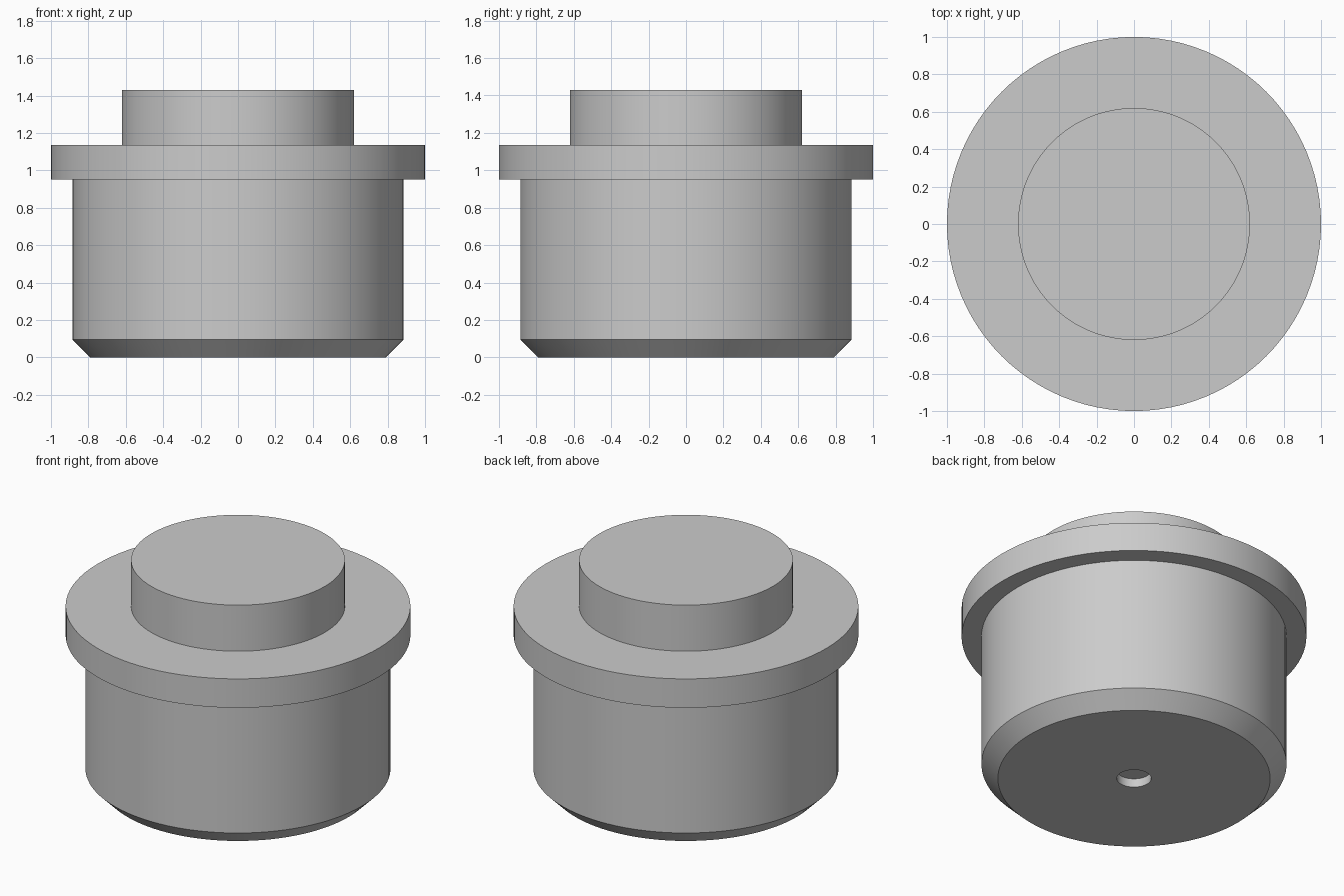
import bpy
import bmesh
import math

SEGMENTS = 96

cube = bpy.data.objects.get("Cube")
if cube:
    bpy.data.objects.remove(cube, do_unlink=True)

# Plain grey material
grey = bpy.data.materials.new("plain_grey")
grey.use_nodes = True
colour = (0.6, 0.6, 0.6, 1)
grey.diffuse_color = colour
grey.node_tree.nodes["Principled BSDF"].inputs["Base Color"].default_value = colour


def lathe(name, profile):
    """Revolve a (radius, height) profile around z into one closed solid."""
    bm = bmesh.new()
    verts = [bm.verts.new((r, 0, z)) for r, z in profile]
    edges = [bm.edges.new(pair) for pair in zip(verts, verts[1:])]
    bmesh.ops.spin(bm, geom=verts + edges, cent=(0, 0, 0), axis=(0, 0, 1),
                   angle=math.tau, steps=SEGMENTS)
    bmesh.ops.remove_doubles(bm, verts=bm.verts, dist=0.0001)
    bmesh.ops.recalc_face_normals(bm, faces=bm.faces)
    mesh = bpy.data.meshes.new(name)
    bm.to_mesh(mesh)
    bm.free()
    mesh.materials.append(grey)
    obj = bpy.data.objects.new(name, mesh)
    bpy.context.collection.objects.link(obj)
    bpy.context.view_layer.objects.active = obj
    obj.select_set(True)
    bpy.ops.object.shade_smooth_by_angle(angle=math.radians(30))
    obj.select_set(False)
    return obj


lathe("flanged_plug", [
    (0, 0.055), (0.1, 0.055), (0.1, 0),      # shallow blind hole
    (0.79, 0), (0.885, 0.095),               # chamfered foot
    (0.885, 0.95),                           # main barrel
    (1, 0.95), (1, 1.135),                   # flange
    (0.62, 1.135), (0.62, 1.43), (0, 1.43),  # top boss
])
